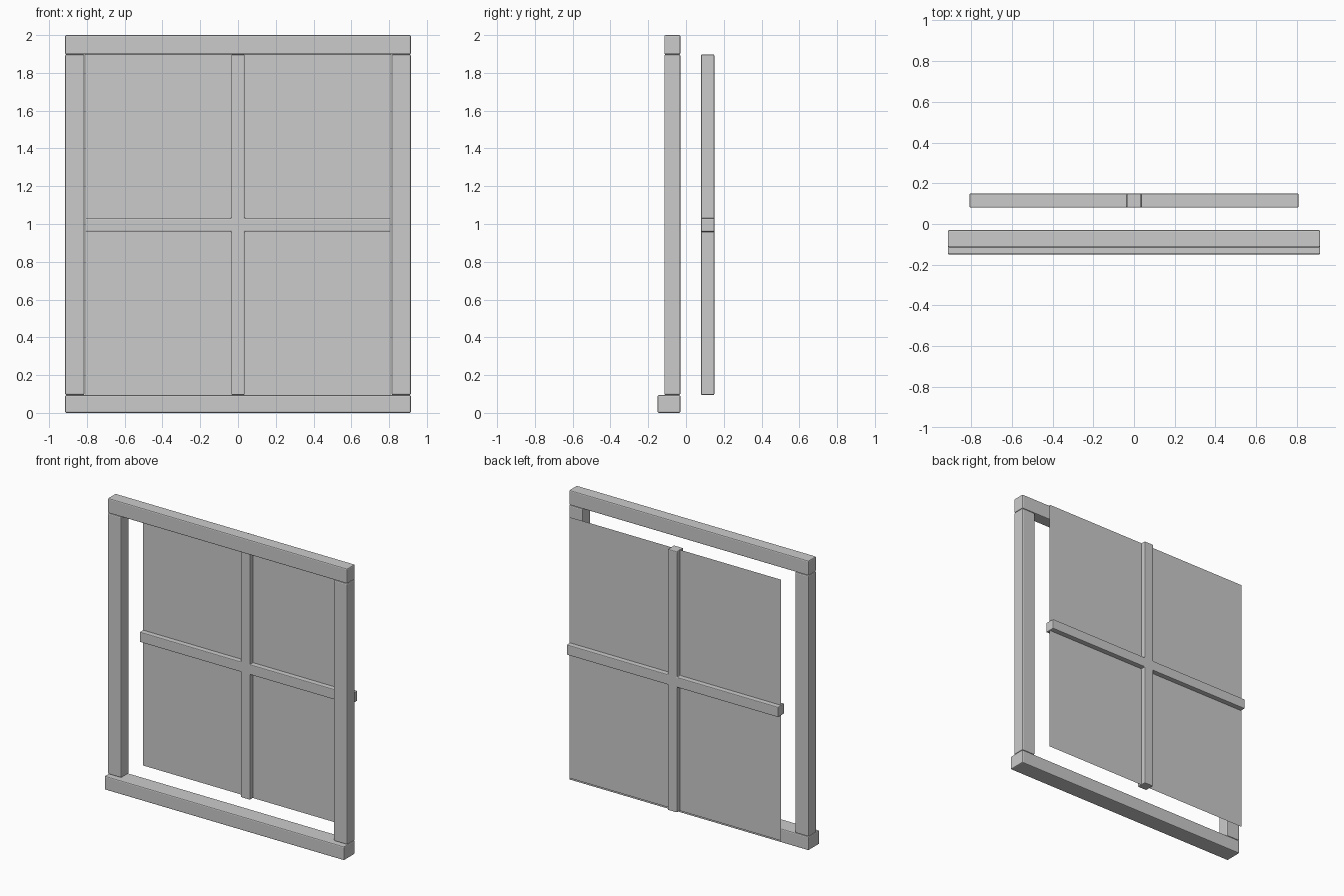
import bpy, bmesh

if "Cube" in bpy.data.objects:
    bpy.data.objects.remove(bpy.data.objects["Cube"])


def finish(name, bm, bevel=0.0):
    bmesh.ops.recalc_face_normals(bm, faces=bm.faces[:])
    me = bpy.data.meshes.new(name)
    bm.to_mesh(me)
    bm.free()
    ob = bpy.data.objects.new(name, me)
    bpy.context.collection.objects.link(ob)
    if bevel:
        mod = ob.modifiers.new("soft_edges", "BEVEL")
        mod.width = bevel
        mod.segments = 2
        mod.limit_method = "ANGLE"
    return ob


def prism(name, outline, y0, y1, bevel):
    """Extrude an x-z outline along y."""
    bm = bmesh.new()
    face = bm.faces.new([bm.verts.new((x, y0, z)) for x, z in outline])
    new = bmesh.ops.extrude_face_region(bm, geom=[face])["geom"]
    verts = [v for v in new if isinstance(v, bmesh.types.BMVert)]
    bmesh.ops.translate(bm, verts=verts, vec=(0, y1 - y0, 0))
    return finish(name, bm, bevel)


def box(name, x0, x1, y0, y1, z0, z1, bevel=0.007):
    return prism(name, [(x0, z0), (x1, z0), (x1, z1), (x0, z1)], y0, y1, bevel)


W, IN = 0.915, 0.812          # outer and inner half widths
BOT, TOP = 0.095, 1.897       # opening height
MID, H = 0.995, 0.035         # muntin centre height and half width

# Outer frame
box("head_rail", -W, W, -0.115, -0.03, TOP, 2.0)
box("sill", -W, W, -0.15, -0.03, 0.0, BOT)
for side, s in (("left", -1), ("right", 1)):
    xs = sorted((s * IN, s * W))
    box(side + "_jamb", xs[0], xs[1], -0.115, -0.03, BOT, TOP)

# Cross-shaped muntin behind the frame
M = 0.808
cross = [(-H, BOT), (H, BOT), (H, MID - H), (M, MID - H), (M, MID + H), (H, MID + H),
         (H, TOP), (-H, TOP), (-H, MID + H), (-M, MID + H), (-M, MID - H), (-H, MID - H)]
prism("muntin_cross", cross, 0.08, 0.15, 0.005)

# Glass pane: a single sheet through the middle of the muntins
bm = bmesh.new()
bm.faces.new([bm.verts.new((x, 0.115, z)) for x, z in
              ((-M, BOT), (M, BOT), (M, TOP), (-M, TOP))])
finish("glass_pane", bm)
